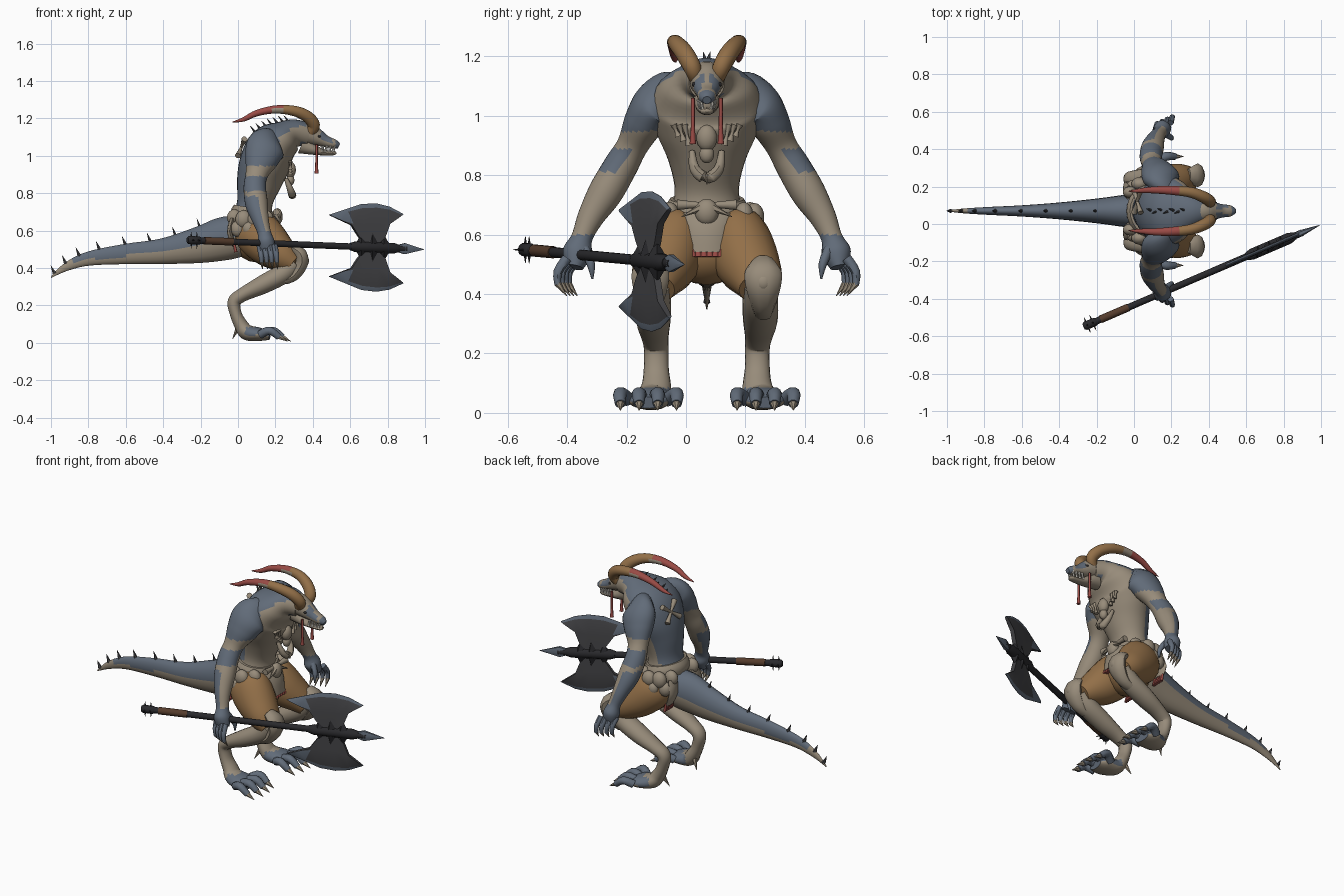
import bpy, bmesh, math
from mathutils import Vector

if bpy.data.objects.get("Cube"):
    bpy.data.objects.remove(bpy.data.objects["Cube"])
MID = Vector((0, .07, 0))  # centre of the body's symmetry plane
parts = []

def material(name, *rgb):
    m = bpy.data.materials.new(name)
    m.diffuse_color = (*rgb, 1)
    m.use_nodes = True
    m.node_tree.nodes["Principled BSDF"].inputs["Base Color"].default_value = (*rgb, 1)
    return m

SLATE = material("slate_skin", .12, .148, .19)
BEIGE = material("bone_beige", .31, .26, .195)
BROWN = material("tan_leather", .29, .16, .065)
RED = material("dull_red", .32, .07, .06)
STEEL = material("dark_steel", .06, .06, .065)
BLACK = material("black_iron", .022, .022, .025)
WRAP = material("dark_brown_wrap", .09, .045, .025)
WHITE = material("tooth_white", .75, .72, .65)

def finish(name, bm, mats, rule=None):
    bmesh.ops.recalc_face_normals(bm, faces=bm.faces)
    for f in bm.faces:
        f.material_index = rule(f.calc_center_median() - MID, f.normal) if rule else f.material_index
    mesh = bpy.data.meshes.new(name)
    bm.to_mesh(mesh)
    bm.free()
    for m in mats:
        mesh.materials.append(m)
    parts.append(bpy.data.objects.new(name, mesh))
    bpy.context.collection.objects.link(parts[-1])

def smooth_path(pts, steps):
    """Interpolate (x, y, z, width, depth) rows with a Catmull-Rom spline."""
    out = []
    for i in range(len(pts) - 1):
        p = [pts[max(i - 1, 0)], pts[i], pts[i + 1], pts[min(i + 2, len(pts) - 1)]]
        for t in (k / steps for k in range(steps)):
            out.append([b + t / 2 * (c - a + t * (2*a - 5*b + 4*c - d + t * (3*(b - c) + d - a))) for a, b, c, d in zip(*p)])
    return out + [list(pts[-1])]

def loft(name, pts, mats, rule=None, sides=18, steps=5):
    """Skin elliptical rings along a path; y is measured from the body plane."""
    rows = smooth_path(pts, steps)
    pos = [Vector(r[:3]) + MID for r in rows]
    bm, rings = bmesh.new(), []
    for i, r in enumerate(rows):
        t = (pos[min(i + 1, len(pos) - 1)] - pos[max(i - 1, 0)]).normalized()
        side = Vector((0, 1, 0)) if abs(t.y) < .95 else Vector((1, 0, 0))
        side = (side - t * side.dot(t)).normalized()
        u, v = side * max(r[3], .001), t.cross(side) * max(r[4], .001)
        angles = [math.tau * k / sides for k in range(sides)]
        rings.append([bm.verts.new(pos[i] + u * math.cos(a) + v * math.sin(a)) for a in angles])
    for a, b in zip(rings, rings[1:]):
        for k in range(sides):
            bm.faces.new((a[k], a[k - 1], b[k - 1], b[k]))
    bm.faces.new(rings[0])
    bm.faces.new(rings[-1])
    finish(name, bm, mats, rule)

def ball(name, loc, size, mat):
    bm = bmesh.new()
    bmesh.ops.create_uvsphere(bm, u_segments=14, v_segments=9, radius=1)
    bmesh.ops.scale(bm, vec=size, verts=bm.verts)
    bmesh.ops.translate(bm, vec=Vector(loc) + MID, verts=bm.verts)
    finish(name, bm, [mat])

def spike(name, base, tip, r, mat, sides=6):
    loft(name, [(*base, r, r), (*tip, 0, 0)], [mat], None, sides, 1)

def bone(name, a, b, r):
    mid = [(p + q) / 2 for p, q in zip(a, b)]
    loft(name, [(*a, 1.5*r, 1.5*r), (*mid, r*.7, r*.7), (*b, 1.5*r, 1.5*r)], [BEIGE], None, 8, 4)

def both(maker, name, *args):
    """Make a left part and its mirrored right twin; tuples are places, lists are kept."""
    for label, s in (("left", 1), ("right", -1)):
        def flip(v):
            if isinstance(v, tuple):
                return (v[0], v[1] * s, *v[2:])
            return [flip(q) for q in v] if isinstance(v, list) else v
        maker(f"{label}_{name}", *[flip(a) for a in args])

# Torso, hunched forward, with a pale chest and waist
loft("torso", [(.07, 0, .55, .13, .09), (.08, 0, .66, .125, .105), (.09, 0, .75, .108, .095), (.11, 0, .85, .13, .118),
               (.14, 0, .95, .172, .135), (.185, 0, 1.04, .188, .135), (.255, 0, 1.095, .155, .098),
               (.31, 0, 1.12, .095, .075), (.38, 0, 1.11, .06, .06)], [SLATE, BEIGE],
     lambda c, n: int(n.x > (.2 if c.z > .95 else -.35) and n.z < .55 or c.z < .68 or c.x > .36), 28)

# Tail with a pale underside, and spikes along tail and back
tail = [(.06, 0, .57, .1, .1), (-.06, 0, .56, .085, .118), (-.2, 0, .525, .066, .1), (-.4, 0, .49, .045, .07),
        (-.6, 0, .475, .03, .055), (-.8, 0, .45, .02, .038), (-.92, 0, .405, .012, .022), (-1, 0, .35, .002, .003)]
loft("tail", tail, [SLATE, BEIGE], lambda c, n: int(n.z < -.1 or c.x < -.88))
for x, y, z, w, d in smooth_path(tail, 3)[6:-1:2]:
    spike("tail_spike", (x, 0, z + d*.8), (x - .02, 0, z + d + .04), .012, STEEL)
for i in range(7):
    x, z = .1 + .03 * i, 1.115 + .055 * math.sin(i / 6 * math.pi / 2)
    spike("back_spike", (x, 0, z), (x - .035, .012 * (-1)**i, z + .045), .012, STEEL)

# Arms with pale bands and inner forearms, dark clawed hands
def arm_rule(c, n):
    inward = n.y * c.y < 0
    return int(.89 < c.z < .945 or .785 < c.z < .81 or (.81 < c.z < .95 and inward)
               or (.6 < c.z < .81 and (n.x > .1 or inward and n.x > -.5)))

both(loft, "arm", [(.18, .08, 1.06, .06, .08), (.15, .165, 1.045, .072, .105), (.125, .21, .98, .068, .09),
                   (.1, .25, .9, .053, .06), (.09, .29, .83, .057, .06), (.1, .342, .74, .058, .06), (.12, .39, .66, .045, .045),
                   (.14, .42, .59, .036, .036), (.15, .435, .54, .05, .045), (.16, .445, .49, .03, .04)],
     [SLATE, BEIGE], arm_rule, 24, 8)
for i in range(4):
    x, y = .115 + .027 * i, .435 + .012 * i
    both(loft, "finger", [(x, y, .52, .017, .016), (x + .008, y + .03, .475, .015, .015),
                          (x + .012, y + .03, .43, .011, .011)], [SLATE], None, 8, 3)
    both(spike, "finger_claw", (x + .012, y + .03, .435), (x + .016, y, .393), .012, BEIGE)
both(loft, "thumb", [(.17, .41, .55, .018, .018), (.2, .39, .5, .014, .014), (.2, .385, .45, .003, .003)], [SLATE], None, 8, 3)

# Leather breeches
ball("breeches_seat", (.1, 0, .545), (.125, .13, .115), BROWN)
both(loft, "breeches_leg", [(.06, .07, .64, .07, .09), (.1, .1, .59, .105, .125), (.17, .13, .52, .11, .118),
                            (.24, .16, .465, .095, .09), (.3, .175, .42, .068, .06)], [BROWN])

# Backward-bent shins and broad feet
both(loft, "lower_leg", [(.3, .18, .43, .055, .055), (.24, .18, .37, .06, .055), (.13, .18, .31, .058, .05),
                         (.03, .175, .26, .047, .038), (-.02, .17, .22, .042, .036), (-.01, .17, .15, .042, .032),
                         (.02, .17, .09, .05, .038), (.05, .18, .055, .06, .042), (.12, .195, .045, .075, .035),
                         (.17, .2, .035, .05, .02)], [BEIGE, SLATE], lambda c, n: int(c.z < .085 and c.x > .04 and n.z > -.3))
for i in range(4):
    y, reach = .13 + .045 * i, .17 + .02 * math.sin(i / 3 * math.pi)
    out = y + (y - .2) * .4
    both(loft, "toe", [(.12, y, .045, .024, .024), (reach, out, .065, .024, .022), (reach + .05, out, .03, .018, .018)],
         [SLATE], None, 10, 4)
    both(spike, "toe_claw", (reach + .045, out, .035), (reach + .095, out, .008), .016, BEIGE)
both(spike, "heel_claw", (.0, .15, .08), (-.03, .13, .02), .015, BEIGE)
both(loft, "knee_guard", [(.29, .19, .51, .035, .025), (.335, .19, .475, .062, .035), (.34, .19, .42, .058, .035),
                          (.3, .19, .36, .04, .03), (.25, .19, .33, .03, .02)], [BEIGE], None, 10, 3)
both(ball, "knee_knob", (.36, .19, .44), [.02, .03, .03], BEIGE)

# Belt of bones, pouches and hanging flaps with red fringes
loft("belt", [(.077, 0, .66, .135, .115), (.08, 0, .69, .14, .12), (.085, 0, .72, .125, .108)], [BEIGE], None, 24, 3)
for x, y, z, r in ((-.02, .1, .67, .04), (.03, .145, .66, .045), (.09, .16, .66, .042), (.15, .125, .665, .04),
                   (.0, .135, .61, .04), (.06, .165, .61, .036)):
    both(ball, "belt_pouch", (x, y, z), [r, r * .8, r * 1.1], BEIGE)
bone("belt_bone", (.205, -.1, .7), (.205, .1, .7), .012)
ball("belt_skull", (.21, 0, .675), (.03, .04, .045), BEIGE)
both(spike, "belt_skull_horn", (.22, .02, .69), (.225, .085, .66), .014, BEIGE)
loft("front_flap", [(.185, 0, .67, .085, .018), (.215, 0, .62, .065, .018), (.23, 0, .54, .057, .014)], [BEIGE], None, 8, 3)
both(loft, "rear_flap", [(-.03, .1, .66, .04, .015), (-.045, .115, .59, .042, .015), (-.02, .12, .52, .035, .012)],
     [BEIGE], None, 8, 2)
for i in range(6):
    y = (i - 2.5) * .019
    loft("front_fringe", [(.23, y, .55, .008, .008), (.232, y, .525, .013, .012)], [RED], None, 8, 2)
    both(loft, "rear_fringe", [(-.02, .12 + y*.7, .53, .006, .006), (-.012, .12 + y*.7, .485, .009, .009)], [RED], None, 8, 2)

# Chest and back ornaments
ball("chest_skull", (.28, 0, .925), (.03, .035, .045), BEIGE)
ball("chest_skull_jaw", (.28, 0, .87), (.022, .025, .03), BEIGE)
loft("hanging_jaw", [(.255, -.05, .88, .01, .01), (.28, -.04, .82, .018, .018), (.29, 0, .79, .022, .022),
                     (.28, .04, .82, .018, .018), (.255, .05, .88, .01, .01)], [BEIGE], None, 8, 3)
for i in range(3):
    both(bone, "chest_bone", (.28, .06 + .018 * i, .9 + .015 * i), (.28, .075 + .018 * i, .97), .008)
for s in (1, -1):
    bone("crossed_back_bone", (.0, .05 - .06*s, 1.0), (.035, .05 + .06*s, 1.09), .011)

# Head, jaw and teeth
loft("skull", [(.32, 0, 1.12, .06, .06), (.37, 0, 1.12, .06, .062), (.42, 0, 1.1, .05, .048), (.47, 0, 1.077, .036, .032),
               (.515, 0, 1.063, .03, .025), (.54, 0, 1.052, .014, .014)], [BEIGE, SLATE],
     lambda c, n: int(.44 < c.x < .505 and -.1 < n.z < .8 and abs(n.y) > .3 or c.x > .52))
loft("jaw", [(.34, 0, 1.06, .045, .05), (.4, 0, 1.035, .04, .03), (.46, 0, 1.018, .028, .016),
             (.51, 0, 1.015, .022, .012), (.525, 0, 1.018, .01, .006)], [BEIGE], None, 12)
for i in range(4):
    x, y = .455 + .02 * i, .027 - .003 * i
    both(spike, "upper_tooth", (x, y, 1.055), (x, y, 1.02), .008, WHITE)
    both(spike, "lower_tooth", (x - .008, y - .003, 1.02), (x - .008, y - .003, 1.05), .007, WHITE)
both(ball, "eye", (.435, .042, 1.105), [.01, .008, .008], BLACK)
both(loft, "beard_strand", [(.42, .047, 1.06, .007, .007), (.42, .047, .96, .007, .007), (.42, .047, .905, .011, .011)],
     [RED], None, 8, 2)

# Horns sweeping up and back
both(loft, "horn", [(.385, .035, 1.125, .024, .028), (.405, .05, 1.165, .03, .033), (.37, .075, 1.21, .031, .032),
                    (.3, .1, 1.24, .028, .028), (.2, .11, 1.248, .024, .022), (.1, .112, 1.228, .018, .017),
                    (.03, .108, 1.195, .012, .012), (-.03, .105, 1.18, .002, .002)], [BROWN, BEIGE, RED],
     lambda c, n: 2 if c.x < (.24 if n.z > .3 else .18) else int(c.x < .25))

# Great axe held across the right hand: x runs along the shaft, w up, n sideways
def on_axe(x, w=0, n=0):
    return (x - .4 * n, .43 * x - .503 + .917 * n, .539 - .04 * x + w)

def rod(name, mat, sides, *rows):
    loft(name, [(*on_axe(x), a, b) for x, a, b in rows], [mat], None, sides, 1)

rod("axe_shaft", BLACK, 10, (-.26, .018, .018), (.9, .018, .018))
rod("axe_grip", WRAP, 10, (-.18, .021, .021), (-.03, .021, .021))
rod("axe_pommel", BLACK, 10, (-.27, .015, .015), (-.26, .023, .023), (-.21, .023, .023), (-.2, .018, .018))
rod("axe_collar", BLACK, 10, (.6, .02, .02), (.63, .03, .03), (.83, .03, .03), (.86, .02, .02))
rod("axe_point", SLATE, 6, (.85, .012, .02), (.89, .018, .034), (.94, .01, .018), (.995, 0, 0))
for s in (1, -1):
    for x in (-.25, -.22):
        spike("pommel_spike", on_axe(x), on_axe(x, .045 * s), .008, BLACK)
        spike("pommel_spike", on_axe(x), on_axe(x, 0, .045 * s), .008, BLACK)
    for x in (.66, .72, .78):
        spike("axe_hub_spike", on_axe(x, .02 * s), on_axe(x, (.11 if x == .72 else .07) * s), .03, BLACK, 4)
    # Each blade runs from the neck to a sharpened crescent edge, with a pale hook
    bm, cols = bmesh.new(), []
    for bx, bw, ex, ew in ((.605, .115, .485, .165), (.64, .06, .58, .2), (.68, .01, .66, .23),
                           (.74, .01, .74, .236), (.785, .06, .81, .222), (.81, .13, .885, .185)):
        spots = [on_axe(bx + (ex - bx) * f, (bw + (ew - bw) * f) * s, h * q)
                 for f, h in ((0, .012), (.45, .011), (.9, .008), (1, .001)) for q in (1, -1)]
        verts = [bm.verts.new(Vector(p) + MID) for p in spots]
        cols.append(list(zip(verts[::2], verts[1::2])))
    for a, b in zip(cols, cols[1:]):
        for k in range(3):
            for h in (0, 1):
                face = bm.faces.new((a[k][h], a[k+1][h], b[k+1][h], b[k][h]))
                face.material_index = int(k == 2 or k == 1 and a is cols[0])
        for k in (0, 3):
            bm.faces.new((*a[k], *b[k][::-1])).material_index = k // 3
    for c in (cols[0], cols[-1]):
        for k in range(3):
            bm.faces.new((*c[k], *c[k+1][::-1])).material_index = k // 2
    finish("axe_blade", bm, [STEEL, SLATE])

for ob in bpy.context.scene.objects:
    ob.select_set(ob in parts)
bpy.context.view_layer.objects.active = parts[0]
bpy.ops.object.shade_smooth_by_angle(angle=math.radians(45))
